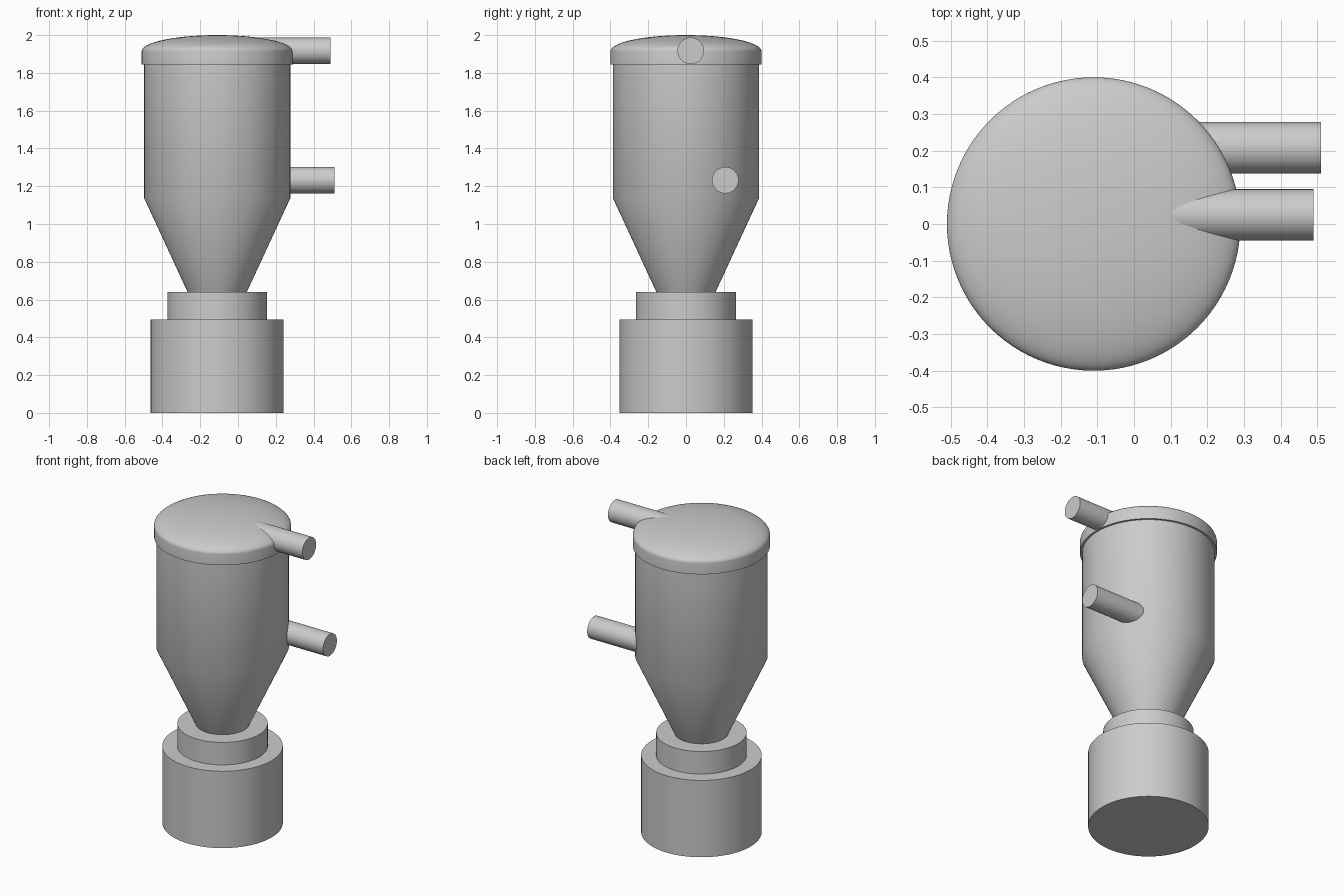
import bpy, bmesh
from math import sin, cos, pi, radians
from mathutils import Matrix, Vector

if "Cube" in bpy.data.objects:
    bpy.data.objects.remove(bpy.data.objects["Cube"])

AXIS_X = -0.11   # vertical centre line of the vessel
SEGMENTS = 96


def finish(name, bm):
    bmesh.ops.recalc_face_normals(bm, faces=bm.faces)
    mesh = bpy.data.meshes.new(name)
    bm.to_mesh(mesh)
    bm.free()
    obj = bpy.data.objects.new(name, mesh)
    bpy.context.collection.objects.link(obj)
    bpy.context.view_layer.objects.active = obj
    obj.select_set(True)
    bpy.ops.object.shade_smooth_by_angle(angle=radians(25))
    obj.select_set(False)
    return obj


def lathe(name, profile):
    """Revolve (radius, z) points into a closed solid."""
    bm = bmesh.new()
    rings = []
    for r, z in profile:
        rings.append([bm.verts.new((AXIS_X + r * cos(2 * pi * i / SEGMENTS),
                                    r * sin(2 * pi * i / SEGMENTS), z))
                      for i in range(SEGMENTS)])
    for a, b in zip(rings, rings[1:]):
        for i in range(SEGMENTS):
            j = (i + 1) % SEGMENTS
            bm.faces.new((a[i], a[j], b[j], b[i]))
    bm.faces.new(rings[0])
    bm.faces.new(rings[-1])
    return finish(name, bm)


def pipe(name, x0, x1, y, z, radius=0.07):
    """Horizontal capped pipe along x."""
    bm = bmesh.new()
    place = (Matrix.Translation(Vector(((x0 + x1) / 2, y, z)))
             @ Matrix.Rotation(pi / 2, 4, 'Y'))
    bmesh.ops.create_cone(bm, cap_ends=True, segments=64, radius1=radius,
                          radius2=radius, depth=x1 - x0, matrix=place)
    return finish(name, bm)


# Dust bin and its collar
lathe("collection_bin", [(0.352, 0), (0.352, 0.495)])
lathe("bin_collar", [(0.264, 0.495), (0.264, 0.64)])

# Cone hopper running up into the cylindrical body
lathe("separator_body", [(0.157, 0.64), (0.387, 1.137), (0.387, 1.845)])

# Overhanging lid with a shallow elliptical dome
STEPS = 20
dome = [(0.4 * cos(t), 1.915 + 0.085 * sin(t))
        for t in (pi / 2 * k / STEPS for k in range(STEPS))]
lathe("domed_lid", [(0.4, 1.845)] + dome + [(0.008, 2.0)])

# Outlet through the lid and offset inlet on the body
pipe("outlet_pipe", 0.0, 0.49, 0.025, 1.917)
pipe("inlet_pipe", 0.05, 0.51, 0.208, 1.232)
